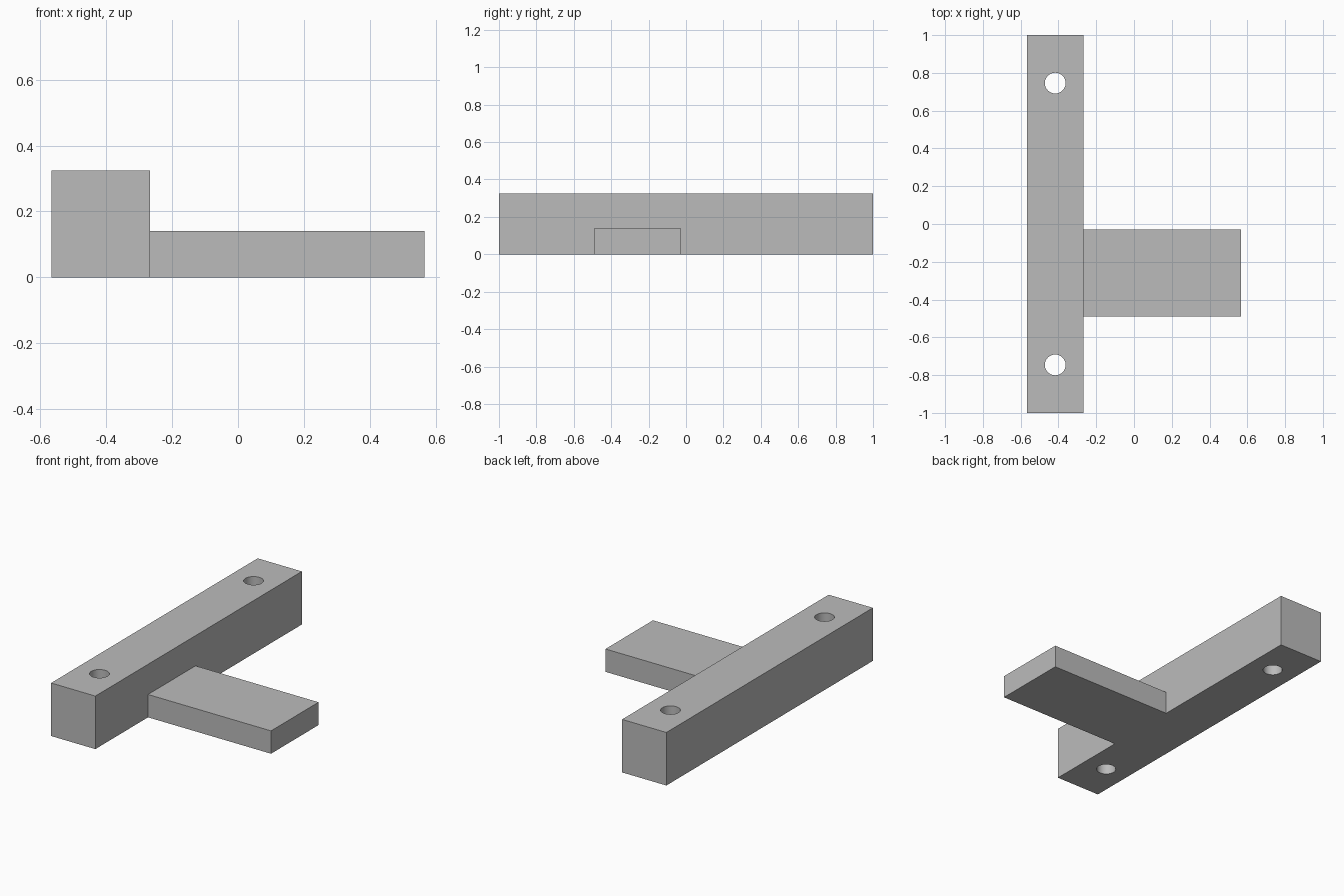
import bpy
import math

default = bpy.data.objects.get("Cube")
if default:
    bpy.data.objects.remove(default, do_unlink=True)

# Single flat material
grey = bpy.data.materials.new("plain grey")
grey.use_nodes = True
colour = (0.5, 0.5, 0.5, 1.0)
grey.diffuse_color = colour
grey.node_tree.nodes["Principled BSDF"].inputs["Base Color"].default_value = colour


def box(name, x, y, z):
    """Box spanning the given (min, max) ranges."""
    spans = (x, y, z)
    bpy.ops.mesh.primitive_cube_add(size=1, location=[sum(s) / 2 for s in spans])
    ob = bpy.context.object
    ob.name = name
    ob.scale = [s[1] - s[0] for s in spans]
    bpy.ops.object.transform_apply(location=False, rotation=False, scale=True)
    ob.data.materials.append(grey)
    return ob


BAR_LEFT, BAR_RIGHT, BAR_TOP = -0.567, -0.267, 0.325

# Long crossbar and the low arm that projects from its side
bar = box("crossbar", (BAR_LEFT, BAR_RIGHT), (-1, 1), (0, BAR_TOP))
arm = box("side_arm", (BAR_RIGHT, 0.567), (-0.49, -0.03), (0, 0.14))

# Round bolt holes through both ends of the crossbar
for side, label in ((-1, "front"), (1, "back")):
    bpy.ops.mesh.primitive_cylinder_add(
        vertices=48, radius=0.055, depth=1,
        location=((BAR_LEFT + BAR_RIGHT) / 2, side * 0.746, BAR_TOP / 2))
    cutter = bpy.context.object
    cutter.name = label + "_hole_cutter"
    cutter.data.materials.append(grey)
    cut = bar.modifiers.new(label + "_hole", "BOOLEAN")
    cut.operation = "DIFFERENCE"
    cut.solver = "EXACT"
    cut.object = cutter
    bpy.context.view_layer.objects.active = bar
    bpy.ops.object.modifier_apply(modifier=cut.name)
    bpy.data.objects.remove(cutter, do_unlink=True)

# Smooth hole walls, sharp box edges
bpy.ops.object.select_all(action="DESELECT")
bar.select_set(True)
bpy.context.view_layer.objects.active = bar
bpy.ops.object.shade_smooth_by_angle(angle=math.radians(30))
